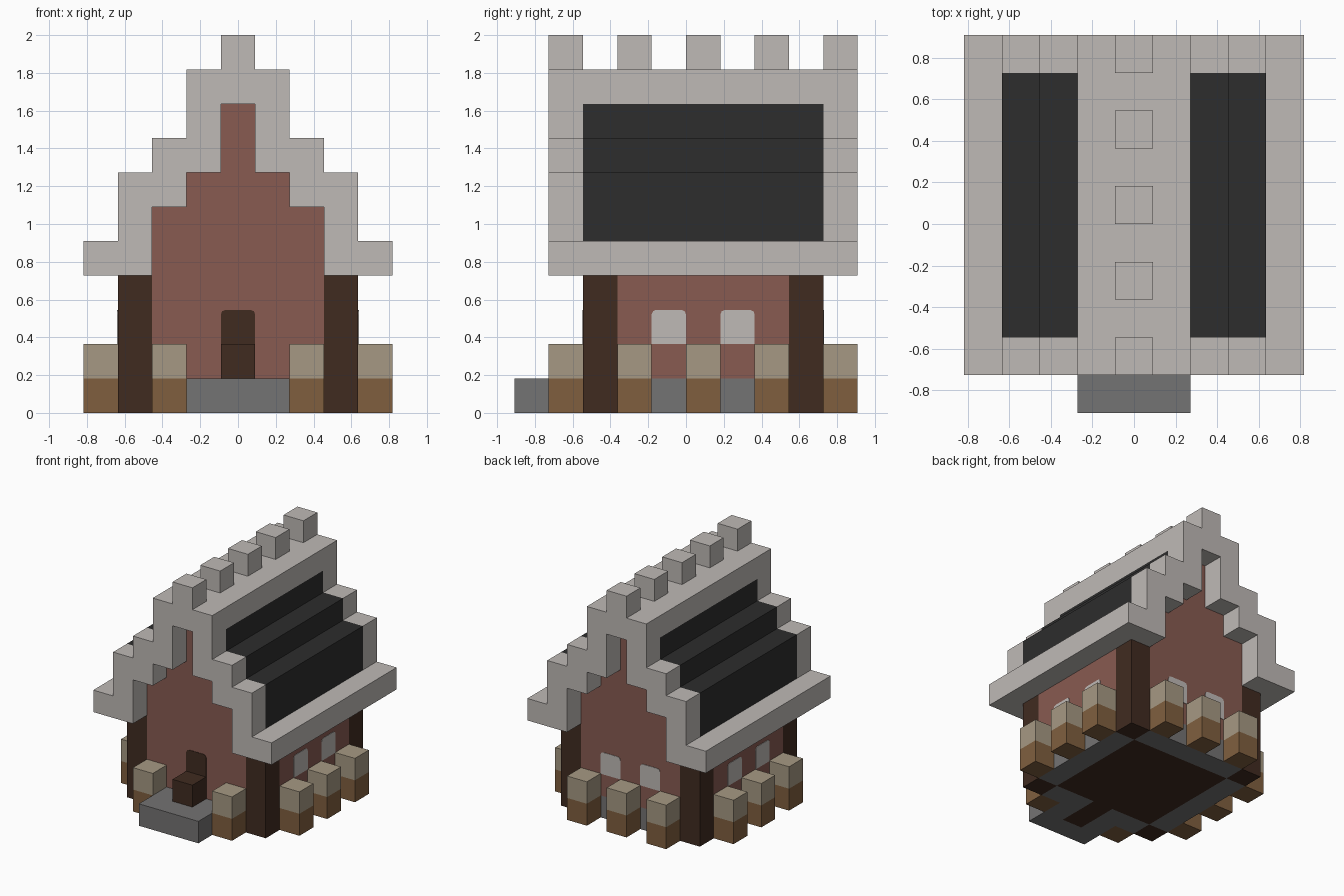
import bpy, bmesh
from mathutils import Vector

cube = bpy.data.objects.get("Cube")
if cube:
    bpy.data.objects.remove(cube, do_unlink=True)

U = 2 / 11  # one block


def material(name, rgb):
    lin = [(c / 255 / 12.92) if c < 11 else ((c / 255 + 0.055) / 1.055) ** 2.4 for c in rgb]
    m = bpy.data.materials.new(name)
    m.use_nodes = True
    m.diffuse_color = (*lin, 1)
    m.node_tree.nodes["Principled BSDF"].inputs["Base Color"].default_value = (*lin, 1)
    return m


PALE = material("pale stone", (191, 186, 182))
SLATE = material("dark slate", (45, 45, 45))
BRICK = material("red brick", (136, 91, 81))
TIMBER = material("dark timber", (64, 43, 32))
STONE = material("grey stone", (116, 115, 115))
WOOD = material("brown wood", (128, 95, 63))
TAN = material("tan wood", (166, 153, 131))


def finish(name, bm, mat):
    bmesh.ops.recalc_face_normals(bm, faces=bm.faces)
    bmesh.ops.scale(bm, vec=(U, U, U), verts=bm.verts)
    me = bpy.data.meshes.new(name)
    bm.to_mesh(me)
    bm.free()
    me.materials.append(mat)
    bpy.context.collection.objects.link(bpy.data.objects.new(name, me))


def boxes(name, mat, spans):
    """Boxes given as (x0, x1), (y0, y1), (z0, z1) in blocks."""
    bm = bmesh.new()
    for span in spans:
        lo, hi = Vector(s[0] for s in span), Vector(s[1] for s in span)
        made = bmesh.ops.create_cube(bm, size=1)["verts"]
        for v in made:
            v.co = Vector((lo[i] + hi[i]) / 2 + v.co[i] * (hi[i] - lo[i]) for i in range(3))
    finish(name, bm, mat)


def prism(name, mat, outline, start, end, axis="y"):
    """Outline of (across, z) points pushed along the given axis."""
    bm = bmesh.new()
    place = (lambda a, z: (a, start, z)) if axis == "y" else (lambda a, z: (start, a, z))
    face = bm.faces.new([bm.verts.new(place(a, z)) for a, z in outline])
    out = bmesh.ops.extrude_face_region(bm, geom=[face])["geom"]
    d = end - start
    move = (0, d, 0) if axis == "y" else (d, 0, 0)
    bmesh.ops.translate(bm, vec=move, verts=[g for g in out if isinstance(g, bmesh.types.BMVert)])
    finish(name, bm, mat)


def mirror(points):
    return [(-x, z) for x, z in reversed(points)]


def both(span):
    """A span and its mirror image across x."""
    (a, b), y, z = span
    return [span, ((-b, -a), y, z)]


# Brick walls with stepped gables
gable = [(2.5, 1), (2.5, 6), (1.5, 6), (1.5, 7), (0.5, 7), (0.5, 9)]
prism("gable_walls", BRICK, gable + mirror(gable), -3, 4)
boxes("side_walls", BRICK, both(((2.5, 3.5), (-2, 3), (1, 4))))

# Stone footing, floor and front step
boxes("stone_footing", STONE,
      both(((2.5, 3.5), (-2, 3), (0, 1))) + both(((0.5, 2.5), (-3, -2), (0, 1)))
      + [((-2.5, 2.5), (3, 4), (0, 1))])
boxes("front_step", STONE,
      both(((0.5, 1.5), (-4, -3), (0, 1))) + [((-1.5, 1.5), (-5, -4), (0, 1))])
boxes("floor", TIMBER, [((-2.5, 2.5), (-2, 3), (0, 1))])

# Corner posts
boxes("corner_posts", TIMBER,
      [s for y in (-3, 3) for s in both(((2.5, 3.5), (y, y + 1), (0, 4)))])

# Stepped stone gable frames, eaves, ridge and battlements
outer = [(4.5, 4), (4.5, 5), (3.5, 5), (3.5, 7), (2.5, 7), (2.5, 8), (1.5, 8), (1.5, 10)]
inner = [(0.5, 9), (0.5, 7), (1.5, 7), (1.5, 6), (2.5, 6), (2.5, 4)]
frame = outer + mirror(outer) + mirror(inner) + inner
prism("front_gable_frame", PALE, frame, -4, -3)
prism("back_gable_frame", PALE, frame, 4, 5)
boxes("eaves", PALE, both(((3.5, 4.5), (-3, 4), (4, 5))))
boxes("ridge", PALE, [((-1.5, 1.5), (-3, 4), (9, 10))])
boxes("battlements", PALE, [((-0.5, 0.5), (y, y + 1), (10, 11)) for y in range(-4, 5, 2)])

# Slate roof slopes, one per side
slope = outer[2:7] + [(1.5, 9)] + inner[:5] + [(2.5, 5)]
prism("left_roof_slope", SLATE, slope, -3, 4)
prism("right_roof_slope", SLATE, mirror(slope), -3, 4)


# Thin arched plates for windows and the door top
def arch(centre):
    half = [(0.5, 2), (0.5, 2.87), (0.46, 2.96), (0.37, 3)]
    return [(centre + a, z) for a, z in half + mirror(half)]


T = 0.02
for side, sign in (("left", 1), ("right", -1)):
    for label, y in (("front", -0.5), ("back", 1.5)):
        prism(f"{side}_{label}_window", PALE, arch(y), sign * 3.5, sign * (3.5 + T), "x")
    prism(f"back_{side}_window", PALE, arch(sign), 4, 4 + T)
prism("door_top", TIMBER, arch(0), -3, -3 - T)
boxes("door_block", TIMBER, [((-0.5, 0.5), (-4, -2), (0, 2))])

# Fence stakes around the walls, brown below and tan above
spots = [(x, y) for x in (-4, 4) for y in (-1.5, 0.5, 2.5)]
spots += [(x, 4.5) for x in (-2, 0, 2)] + [(x, -3.5) for x in (-2, 2)]
for name, mat, z in (("stake_bases", WOOD, 0), ("stake_tops", TAN, 1)):
    boxes(name, mat, [((x - 0.5, x + 0.5), (y - 0.5, y + 0.5), (z, z + 1)) for x, y in spots])
